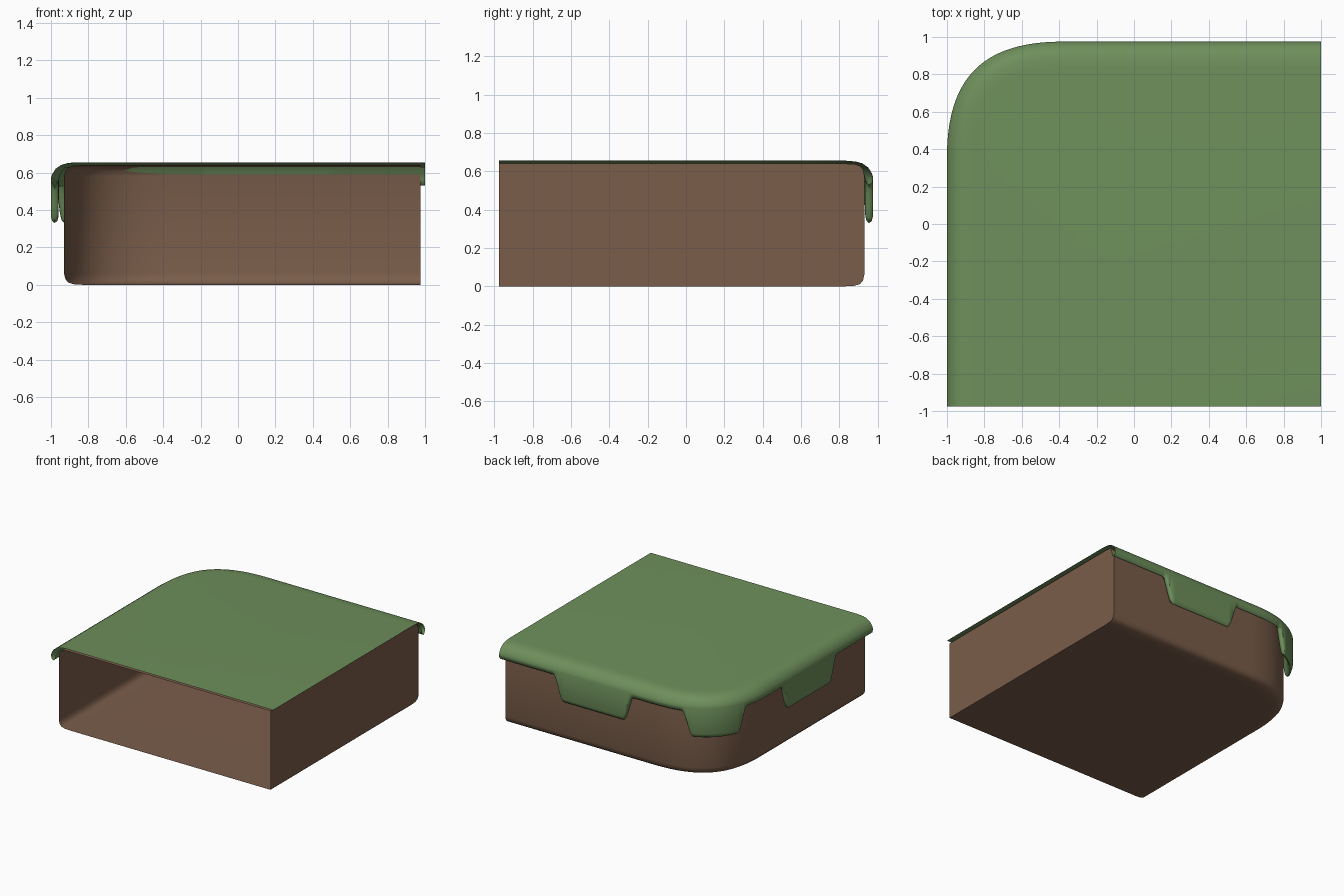
import bpy, bmesh
from mathutils import Vector
from mathutils.geometry import interpolate_bezier

if "Cube" in bpy.data.objects:
    bpy.data.objects.remove(bpy.data.objects["Cube"])

FRONT = -0.975


def corner_path(left, back, right, size, k=0.69, step=0.012):
    """Evenly spaced plan outline: left side, soft rounded corner, back side."""
    c = Vector((left, back, 0))
    a, b = c - Vector((0, size, 0)), c + Vector((size, 0, 0))
    raw = [Vector((left, FRONT, 0))]
    raw += interpolate_bezier(a, a.lerp(c, k), b.lerp(c, k), b, 200)
    raw.append(Vector((right, back, 0)))
    pts = []
    for p, q in zip(raw, raw[1:]):
        n = max(1, round((q - p).length / step))
        pts += [p.lerp(q, i / n) for i in range(n)]
    return pts + [raw[-1]]


def sweep(path, profile_at):
    """Loft (inset, z) profiles along the path; returns the bmesh and its columns."""
    bm = bmesh.new()
    cols, s = [], 0.0
    for i, p in enumerate(path):
        if i:
            s += (p - path[i - 1]).length
        if i == 0:
            inward = Vector((1, 0, 0))
        elif i == len(path) - 1:
            inward = Vector((0, -1, 0))
        else:
            t = (path[i + 1] - path[i - 1]).normalized()
            inward = Vector((t.y, -t.x, 0))
        cols.append([bm.verts.new(p + inward * d + Vector((0, 0, z)))
                     for d, z in profile_at(s)])
    for u, v in zip(cols, cols[1:]):
        for j in range(len(u) - 1):
            bm.faces.new((u[j], u[j + 1], v[j + 1], v[j]))
    return bm, cols


def finish(bm, name, color):
    bmesh.ops.recalc_face_normals(bm, faces=bm.faces[:])
    me = bpy.data.meshes.new(name)
    bm.to_mesh(me)
    bm.free()
    ob = bpy.data.objects.new(name, me)
    bpy.context.collection.objects.link(ob)
    mat = bpy.data.materials.new(name + "_color")
    mat.diffuse_color = color
    mat.use_nodes = True
    mat.node_tree.nodes["Principled BSDF"].inputs["Base Color"].default_value = mat.diffuse_color
    me.materials.append(mat)
    bpy.ops.object.select_all(action='DESELECT')
    ob.select_set(True)
    bpy.context.view_layer.objects.active = ob
    bpy.ops.object.shade_smooth_by_angle(angle=0.7)


# Earth block: rounded shell, open at the front, flat wall on the right
earth_profile = [(0.10, 0), (0.05, 0.003), (0.022, 0.012), (0.007, 0.03), (0, 0.06),
                 (0, 0.58), (0.007, 0.61), (0.022, 0.628), (0.05, 0.637), (0.10, 0.64)]
bm, cols = sweep(corner_path(-0.93, 0.93, 0.975, 0.58), lambda s: earth_profile)
low = bm.verts.new((0.975, FRONT, 0))
high = bm.verts.new((0.975, FRONT, 0.64))
bm.faces.new([c[0] for c in cols] + [low])
bm.faces.new([c[-1] for c in cols] + [high])
bm.faces.new(cols[-1] + [high, low])
finish(bm, "earth_block", (0.195, 0.11, 0.068, 1))

# Grass cover: flat top with a rolled lip and three hanging tabs
path = corner_path(-1, 0.975, 1, 0.62)


def arc_to(reached):
    s = 0.0
    for p, q in zip(path, path[1:]):
        if reached(q):
            return s
        s += (q - p).length
    return s


tabs = [(arc_to(lambda p: p.y > -0.46), arc_to(lambda p: p.y > 0.15)),
        (arc_to(lambda p: p.y > 0.64), arc_to(lambda p: p.x > -0.66)),
        (arc_to(lambda p: p.x > -0.15), arc_to(lambda p: p.x > 0.48))]


def ease(t):
    t = min(1, max(0, t))
    return t * t * (3 - 2 * t)


def grass_profile(s):
    w = 0.09
    drop = max(min(ease((s - a) / w + 0.5), ease((b - s) / w + 0.5)) for a, b in tabs)
    b = 0.53 - 0.20 * drop
    return [(0.14, 0.655), (0.09, 0.651), (0.055, 0.641), (0.025, 0.62), (0.007, 0.592),
            (0, 0.572), (0, b + 0.035), (0.006, b + 0.011), (0.02, b), (0.034, b + 0.011),
            (0.04, b + 0.035), (0.044, 0.585), (0.075, 0.63)]


bm, cols = sweep(path, grass_profile)
bm.faces.new([c[0] for c in cols] + [bm.verts.new((1, FRONT, 0.655))])
finish(bm, "grass_cover", (0.155, 0.275, 0.105, 1))
